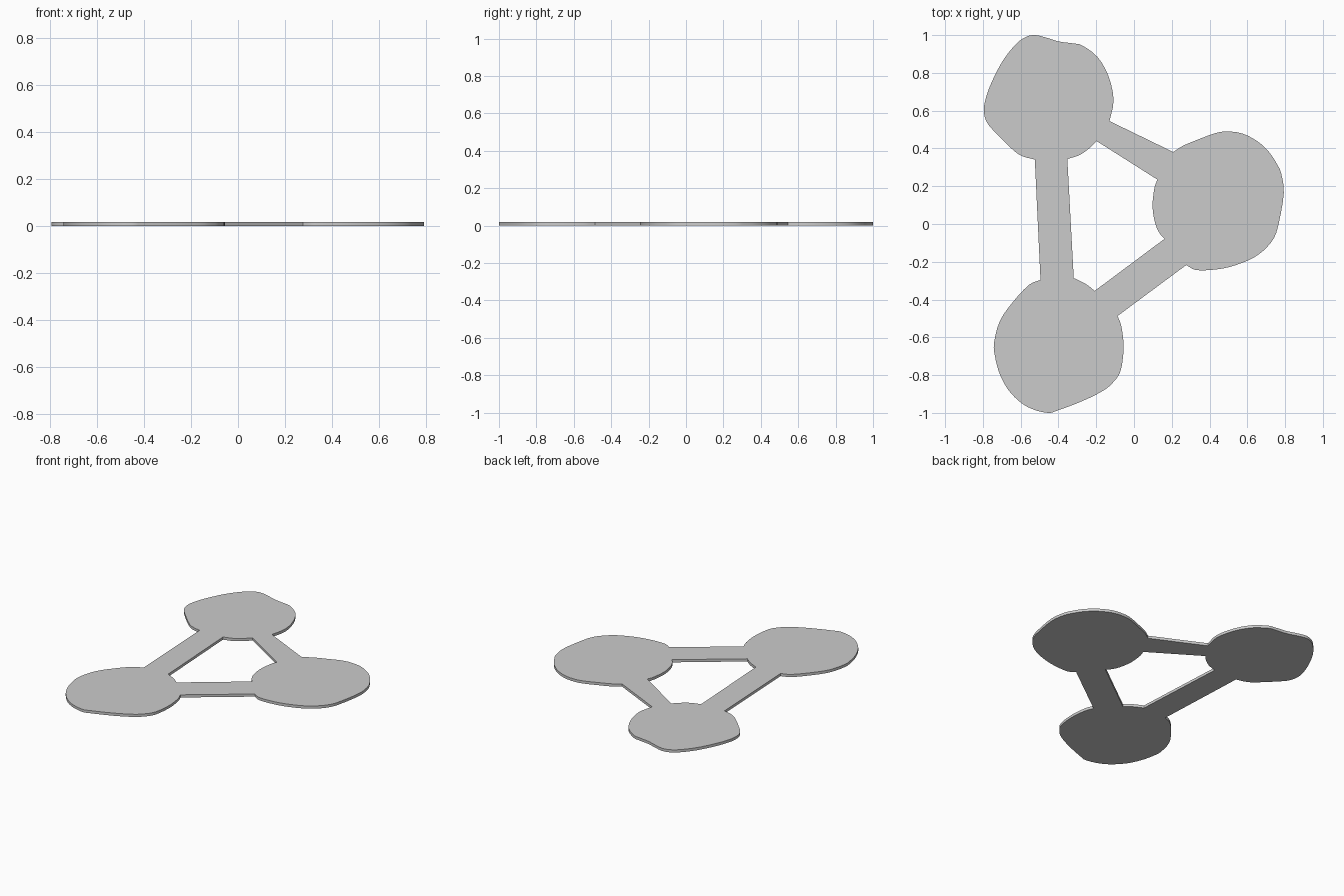
import bpy
from mathutils import Vector

if "Cube" in bpy.data.objects:
    bpy.data.objects.remove(bpy.data.objects["Cube"])

THICK = 0.018

# Outer rim of each pad, counter-clockwise from one bar to the next
upper_rim = [(-.13, .545), (-.108, .656), (-.135, .783), (-.193, .884), (-.272, .944),
             (-.314, .955), (-.398, .966), (-.446, .981), (-.52, 1.0), (-.573, .99),
             (-.625, .952), (-.689, .873), (-.741, .778), (-.778, .688), (-.795, .608),
             (-.78, .54), (-.726, .476), (-.646, .397), (-.594, .36), (-.525, .341)]
lower_rim = [(-.495, -.296), (-.557, -.323), (-.641, -.413), (-.71, -.513), (-.741, -.63),
             (-.736, -.70), (-.715, -.783), (-.673, -.868), (-.61, -.937), (-.541, -.979),
             (-.456, -1.0), (-.404, -.987), (-.272, -.937), (-.166, -.884), (-.113, -.841),
             (-.071, -.778), (-.055, -.656), (-.066, -.545), (-.087, -.487)]
right_rim = [(.277, -.217), (.325, -.243), (.409, -.243), (.504, -.228), (.61, -.19),
             (.683, -.143), (.741, -.074), (.768, .011), (.793, .164), (.78, .265),
             (.757, .317), (.715, .381), (.652, .439), (.573, .479), (.493, .49),
             (.43, .481), (.346, .45), (.261, .415), (.208, .381)]

# Short pad edges that face the central opening
upper_inner = [(-.353, .344), (-.288, .365), (-.235, .402), (-.198, .439)]
right_inner = [(.124, .235), (.108, .19), (.098, .09), (.113, 0), (.135, -.048), (.161, -.079)]
lower_inner = [(-.208, -.354), (-.256, -.317), (-.319, -.286)]


def smooth(points, steps=3):
    """Catmull-Rom curve through an open run of points; its ends stay sharp."""
    p = [Vector(q) for q in points]
    p = [2 * p[0] - p[1]] + p + [2 * p[-1] - p[-2]]
    out = []
    for a, b, c, d in zip(p, p[1:], p[2:], p[3:]):
        for i in range(steps):
            t = i / steps
            out.append(b + .5 * t * ((c - a) + t * ((2 * a - 5 * b + 4 * c - d)
                                                    + t * (3 * (b - c) + d - a))))
    return out + [p[-2]]


def add_loop(curve, runs):
    """Closed outline: smooth pad edges joined by the straight bar sides."""
    pts = [q for run in runs for q in smooth(run)]
    spline = curve.splines.new('POLY')
    spline.points.add(len(pts) - 1)
    for sp, q in zip(spline.points, pts):
        sp.co = (q.x, q.y, 0, 1)
    spline.use_cyclic_u = True


# Plate: three pads joined by bars around a central opening
curve = bpy.data.curves.new("three_pad_plate", 'CURVE')
curve.dimensions = '2D'
curve.fill_mode = 'BOTH'
curve.extrude = THICK / 2
add_loop(curve, [upper_rim, lower_rim, right_rim])
add_loop(curve, [upper_inner, right_inner, lower_inner])

plate = bpy.data.objects.new("three_pad_plate", curve)
bpy.context.collection.objects.link(plate)
plate.location.z = THICK / 2
bpy.context.view_layer.objects.active = plate
plate.select_set(True)
bpy.ops.object.convert(target='MESH')
bpy.ops.object.transform_apply(location=True, rotation=False, scale=False)

# Weld rim to faces, with sharp top and bottom edges
bpy.ops.object.mode_set(mode='EDIT')
bpy.ops.mesh.select_all(action='SELECT')
bpy.ops.mesh.remove_doubles(threshold=0.0005)
bpy.ops.mesh.normals_make_consistent(inside=False)
bpy.ops.object.mode_set(mode='OBJECT')
bpy.ops.object.shade_smooth_by_angle()
